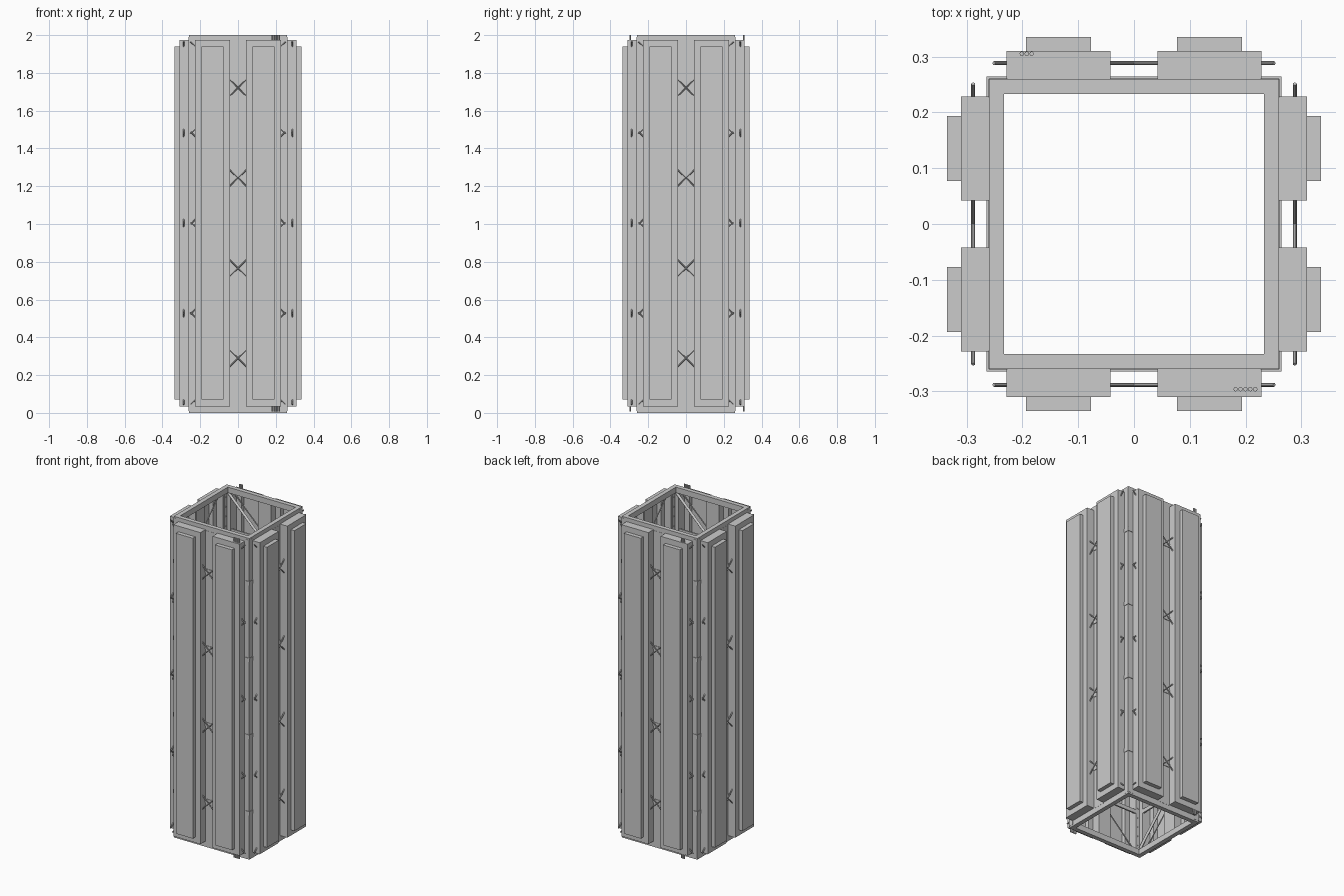
import bpy, bmesh
from math import pi
from mathutils import Vector, Matrix

if "Cube" in bpy.data.objects:
    bpy.data.objects.remove(bpy.data.objects["Cube"])


def finish(name, bm):
    bmesh.ops.recalc_face_normals(bm, faces=bm.faces[:])
    me = bpy.data.meshes.new(name)
    bm.to_mesh(me)
    bm.free()
    ob = bpy.data.objects.new(name, me)
    bpy.context.collection.objects.link(ob)
    return ob


def box(bm, lo, hi):
    lo, hi = Vector(lo), Vector(hi)
    m = Matrix.Translation((lo + hi) / 2) @ Matrix.Diagonal((*(hi - lo), 1))
    bmesh.ops.create_cube(bm, size=1, matrix=m)


def rod(bm, a, b, r, n=8):
    a, b = Vector(a), Vector(b)
    d = b - a
    m = Matrix.Translation((a + b) / 2) @ d.to_track_quat('Z', 'Y').to_matrix().to_4x4()
    bmesh.ops.create_cone(bm, cap_ends=True, segments=n, radius1=r, radius2=r,
                          depth=d.length, matrix=m)


def pan(bm, cx):
    # stepped hollow pan, open towards the inside of the tower
    rings = []
    for y, w, z0, z1 in [(-.26, .093, .035, 1.975), (-.31, .093, .035, 1.975),
                         (-.31, .058, .07, 1.94), (-.335, .058, .07, 1.94)]:
        rings.append([bm.verts.new(p) for p in
                      [(cx - w, y, z0), (cx + w, y, z0), (cx + w, y, z1), (cx - w, y, z1)]])
    for r, s in zip(rings, rings[1:]):
        for i in range(4):
            j = (i + 1) % 4
            bm.faces.new([r[i], r[j], s[j], s[i]])
    bm.faces.new(rings[-1])


BAY = .4775
LEVELS = [.05 + BAY * i for i in range(5)]

for k, side in enumerate(['front', 'right', 'back', 'left']):
    rot = Matrix.Rotation(k * pi / 2, 4, 'Z')

    # stepped cladding pans
    bm = bmesh.new()
    for s in (-1, 1):
        pan(bm, s * .135)
    ob = finish(side + '_cladding_pans', bm)
    ob.matrix_world = rot
    mod = ob.modifiers.new('thickness', 'SOLIDIFY')
    mod.thickness, mod.offset = .004, -1

    # flat strips of sheet between and around the pans
    bm = bmesh.new()
    box(bm, (-.043, -.261, .03), (.043, -.257, 1.97))
    for s in (-1, 1):
        x0, x1 = sorted((s * .227, s * .26))
        box(bm, (x0, -.261, .01), (x1, -.257, 1.99))
    finish(side + '_sheet_strips', bm).matrix_world = rot

    # crossed tie rods running through the pans
    bm = bmesh.new()
    for z0, z1 in zip(LEVELS, LEVELS[1:]):
        for s in (-1, 1):
            rod(bm, (-s * .251, -.288, z0 - .005), (s * .251, -.288, z1 + .005), .0035)
    finish(side + '_tie_rods', bm).matrix_world = rot

    # inner frame diagonals, alternating by bay
    bm = bmesh.new()
    for i, (z0, z1) in enumerate(zip(LEVELS, LEVELS[1:])):
        s = 1 if i % 2 else -1
        rod(bm, (-s * .24, -.247, z0), (s * .24, -.247, z1), .010, 4)
    finish(side + '_frame_diagonals', bm).matrix_world = rot

    # end rails top and bottom, and thin belts around the frame
    bm = bmesh.new()
    for z0, z1 in ((0, .035), (1.965, 2)):
        box(bm, (-.26, -.26, z0), (.233, -.233, z1))
    finish(side + '_end_rails', bm).matrix_world = rot
    bm = bmesh.new()
    for z in LEVELS[:-1]:
        z += BAY / 2
        box(bm, (-.264, -.264, z - .012), (.26, -.255, z + .012))
    finish(side + '_belts', bm).matrix_world = rot

    # L-section corner post with a row of rivets
    bm = bmesh.new()
    box(bm, (-.26, -.26, .0), (-.228, -.253, 2))
    box(bm, (-.26, -.253, .0), (-.253, -.228, 2))
    finish(side + '_corner_post', bm).matrix_world = rot
    bm = bmesh.new()
    for i in range(32):
        z = .07 + i * .06
        rod(bm, (-.241, -.254, z), (-.241, -.25, z), .004, 6)
    finish(side + '_rivets', bm).matrix_world = rot

# locating pins at both ends: five at the front, three at the back
bm = bmesh.new()
pins = [(.182 + .0088 * i, -.296) for i in range(5)] + [(-.201 + .0088 * i, .305) for i in range(3)]
for x, y in pins:
    rod(bm, (x, y, 1.965), (x, y, 2), .004)
    rod(bm, (x, y, .008), (x, y, .045), .004)
finish('locating_pins', bm)
